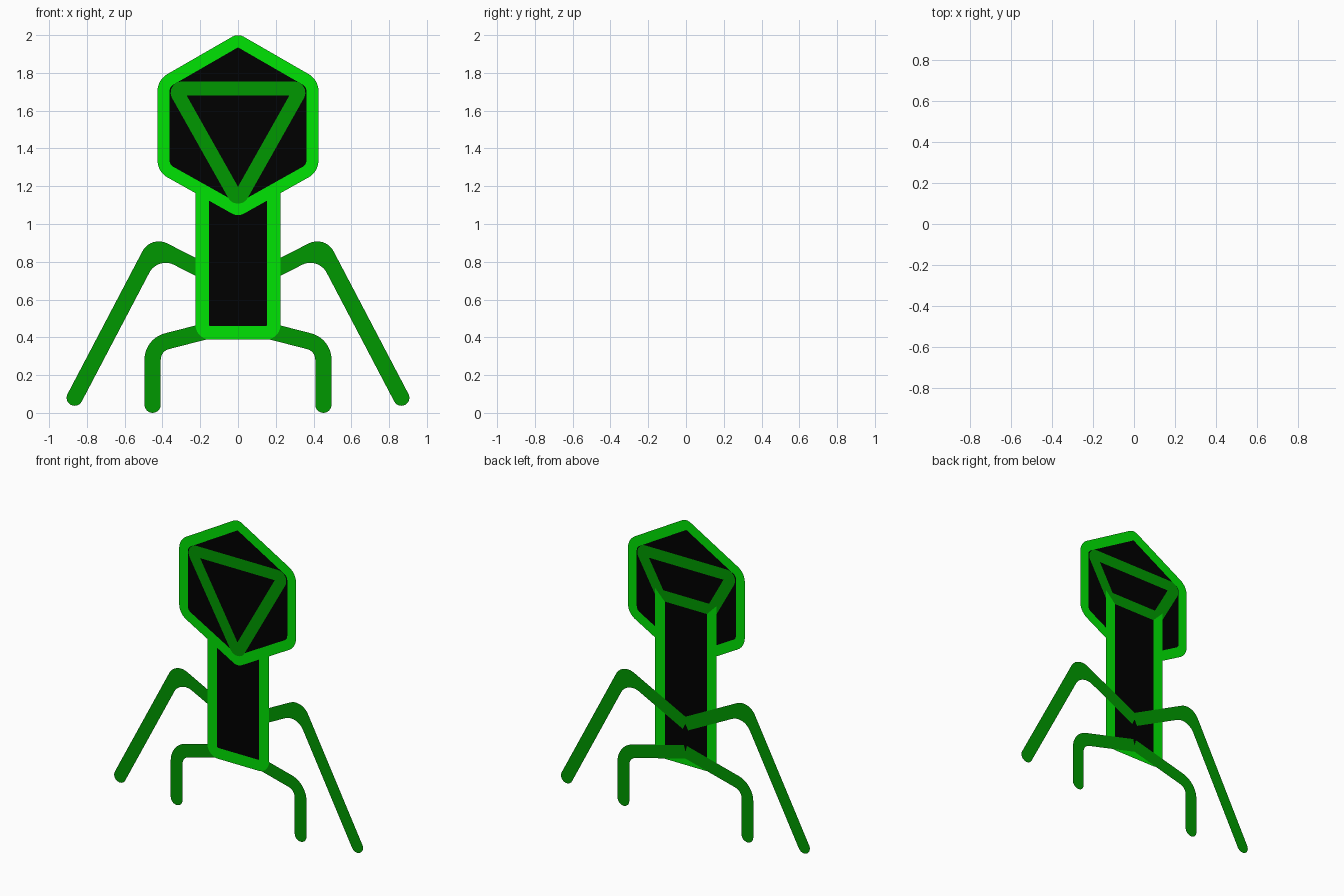
import bpy, math
from mathutils import Vector

if "Cube" in bpy.data.objects:
    bpy.data.objects.remove(bpy.data.objects["Cube"])


def material(name, rgb):
    m = bpy.data.materials.new(name)
    m.diffuse_color = (*rgb, 1)
    m.use_nodes = True
    m.node_tree.nodes["Principled BSDF"].inputs["Base Color"].default_value = m.diffuse_color
    return m


BRIGHT = material("bright green", (0, 0.77, 0.001))
DARK = material("dark green", (0, 0.315, 0))
BLACK = material("black", (0, 0, 0))


def rounded(corners, closed, steps=10):
    """Path of (x, z, radius) corners -> list of (point, side normal)."""
    pts = [Vector((c[0], c[1])) for c in corners]
    n, out = len(pts), []
    for i, p in enumerate(pts):
        if not closed and i in (0, n - 1):
            d = (pts[1] - p if i == 0 else p - pts[i - 1]).normalized()
            out.append((p, Vector((-d.y, d.x))))
            continue
        a = (p - pts[i - 1]).normalized()
        b = (pts[(i + 1) % n] - p).normalized()
        na = Vector((-a.y, a.x))
        turn = math.atan2(a.x * b.y - a.y * b.x, a.dot(b))
        r, s = corners[i][2], math.copysign(1, turn)
        centre = p - a * r * math.tan(abs(turn) / 2) + na * r * s
        for k in range(steps + 1):
            t = turn * k / steps
            nrm = Vector((na.x * math.cos(t) - na.y * math.sin(t),
                          na.x * math.sin(t) + na.y * math.cos(t)))
            out.append((centre - nrm * r * s, nrm))
    return out


def sheet(name, corners, half, y, mat, closed=True, fill=None, cap=False, side=1):
    """Flat band along a counter-clockwise path; a 4th corner value is the inside radius."""
    path = rounded(corners, closed)
    n = len(path)
    inside = rounded([(c[0], c[1], c[-1]) for c in corners], closed)
    inner = [p + nrm * half for p, nrm in inside]
    outer = [p - nrm * half for p, nrm in path]
    verts = inner + outer
    faces = [(i, n + i, n + (i + 1) % n, (i + 1) % n)
             for i in range(n if closed else n - 1)]
    if fill:
        faces.append(tuple(range(n)))
    if cap:  # half-round foot at the start of the path
        p, nrm = path[0]
        back = Vector((-nrm.y, nrm.x))
        arc = [p + nrm * half * math.cos(math.pi * k / 12)
               + back * half * math.sin(math.pi * k / 12) for k in range(1, 12)]
        faces.append((0, *range(len(verts), len(verts) + 11), n))
        verts = verts + arc
    me = bpy.data.meshes.new(name)
    me.from_pydata([(side * v.x, y, v.y) for v in verts], [], faces)
    me.materials.append(mat)
    if fill:
        me.materials.append(fill)
        me.polygons[-1].material_index = 1
    me.update()
    ob = bpy.data.objects.new(name, me)
    bpy.context.collection.objects.link(ob)
    return ob


# Head: bright hexagonal rim with black panel
sheet("head", [(0, 1.074, .031), (.394, 1.295, .07), (.394, 1.745, .07),
               (0, 1.972, .031), (-.394, 1.745, .07), (-.394, 1.295, .07)],
      .032, -.004, BRIGHT, fill=BLACK)

# Triangle on both faces of the head
for face, y in (("front", -.006), ("back", -.002)):
    sheet("head_triangle_" + face,
          [(0, 1.122, .022, .037), (.335, 1.717, .022, .037), (-.335, 1.717, .022, .037)],
          .037, y, DARK)

# Body: bright frame with black panel, running up behind the head
body = sheet("body", [(-.189, .424, .042), (.189, .424, .042),
                      (.189, 1.46, -.036, .037), (-.189, 1.46, -.036, .037)],
             .036, .002, BRIGHT, fill=BLACK)
body.data.materials.append(DARK)
for f in body.data.polygons:  # dark bar across the top of the frame
    if f.material_index == 0 and f.center.z > 1.42:
        f.material_index = 2

# Bent legs behind the body, mirrored
for label, s in (("left", -1), ("right", 1)):
    sheet("upper_leg_" + label, [(.865, .08, 0), (.443, .884, .055, .14), (0, .66, 0)],
          .0425, .006, DARK, closed=False, cap=True, side=s)
    sheet("lower_leg_" + label, [(.452, .043, 0), (.452, .36, .10), (0, .476, 0)],
          .043, .006, DARK, closed=False, cap=True, side=s)
